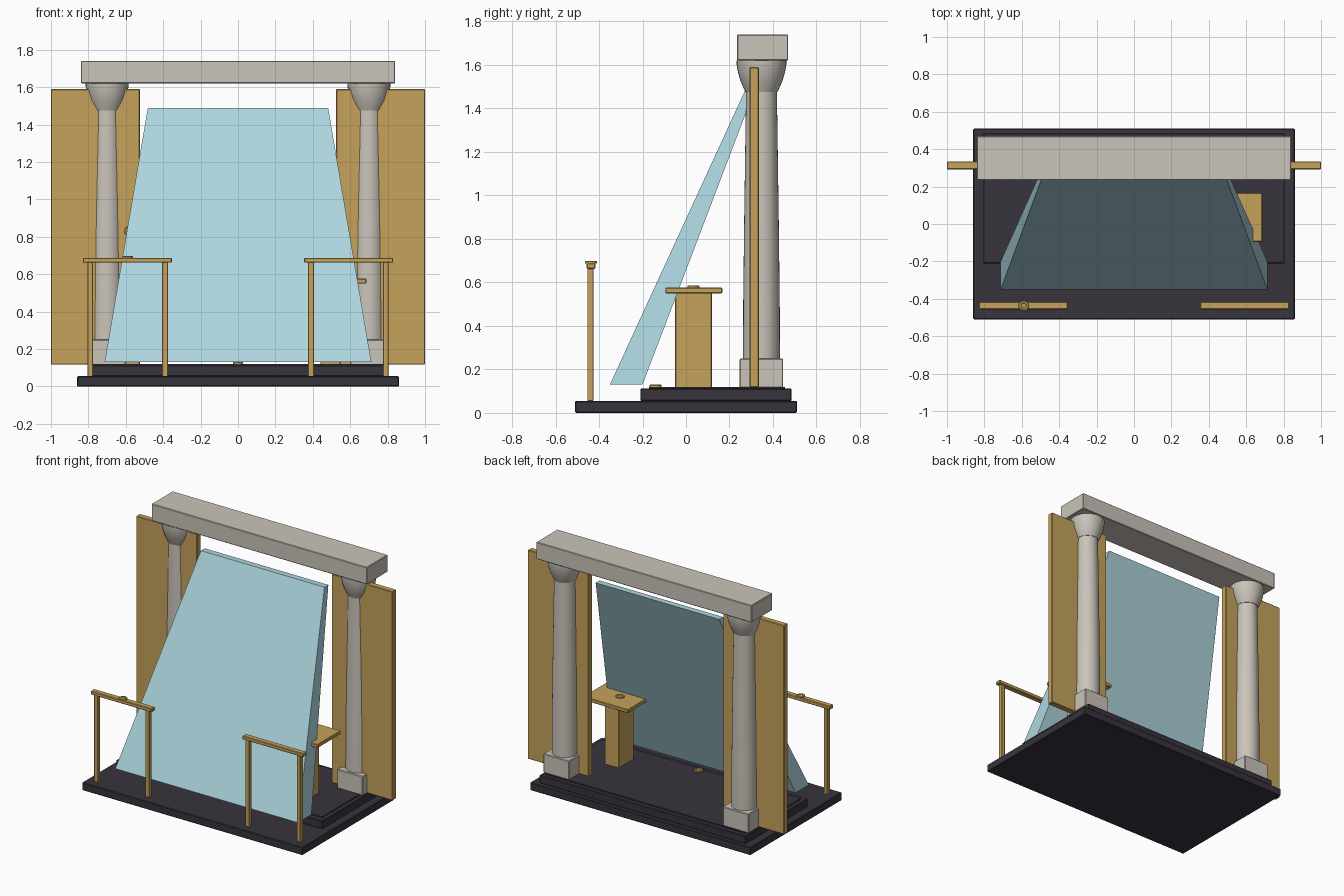
import bpy, bmesh, math

cube = bpy.data.objects.get("Cube")
if cube:
    bpy.data.objects.remove(cube, do_unlink=True)


def material(name, color):
    m = bpy.data.materials.new(name)
    m.use_nodes = True
    m.diffuse_color = (*color, 1)
    m.node_tree.nodes["Principled BSDF"].inputs["Base Color"].default_value = (*color, 1)
    return m


gold = material("gold", (0.56, 0.365, 0.105))
stone = material("pale stone", (0.59, 0.55, 0.49))
glass = material("pale blue", (0.42, 0.665, 0.74))
dark = material("charcoal", (0.038, 0.034, 0.046))


def add_object(name, bm, mat):
    bmesh.ops.recalc_face_normals(bm, faces=bm.faces)
    mesh = bpy.data.meshes.new(name)
    bm.to_mesh(mesh)
    bm.free()
    mesh.materials.append(mat)
    ob = bpy.data.objects.new(name, mesh)
    bpy.context.collection.objects.link(ob)
    return ob


def box(name, x, y, z, mat, bevel=0.004):
    """Box from (min, max) pairs, with a slightly eased edge."""
    bm = bmesh.new()
    bmesh.ops.create_cube(bm, size=1)
    for v in bm.verts:
        v.co = [lo + (c + 0.5) * (hi - lo) for c, (lo, hi) in zip(v.co, (x, y, z))]
    ob = add_object(name, bm, mat)
    if bevel:
        mod = ob.modifiers.new("eased edges", "BEVEL")
        mod.width = bevel
        mod.segments = 1
    return ob


def lathe(name, profile, location, mat, sides=32):
    """Turn a (radius, height) profile around its own vertical axis."""
    bm = bmesh.new()
    rings = []
    for r, h in profile:
        rings.append([bm.verts.new((r * math.cos(2 * math.pi * i / sides),
                                    r * math.sin(2 * math.pi * i / sides), h))
                      for i in range(sides)])
    for a, b in zip(rings, rings[1:]):
        for i in range(sides):
            j = (i + 1) % sides
            bm.faces.new((a[i], a[j], b[j], b[i]))
    bm.faces.new(rings[0])
    bm.faces.new(rings[-1])
    ob = add_object(name, bm, mat)
    ob.location = location
    bpy.ops.object.select_all(action="DESELECT")
    ob.select_set(True)
    bpy.context.view_layer.objects.active = ob
    bpy.ops.object.shade_smooth_by_angle(angle=math.radians(35))
    return ob


def span(center, half):
    return (center - half, center + half)


# Stepped platform
box("platform_base", span(0, 0.86), span(0, 0.51), (0, 0.055), dark)
box("platform_step", span(0, 0.805), (-0.21, 0.485), (0.055, 0.112), dark)
box("platform_floor", span(0, 0.775), (-0.17, 0.455), (0.112, 0.12), dark, 0)

# Columns, side panels and railings, one set per side
shaft = [(0.085, 0.25), (0.084, 0.5), (0.08, 0.85), (0.075, 1.2), (0.071, 1.48)]
capital = [(0.074, 1.475), (0.083, 1.495), (0.098, 1.53),
           (0.108, 1.565), (0.114, 1.6), (0.115, 1.62)]
for side, s in (("right", -1), ("left", 1)):
    cx = 0.7 * s
    box(side + "_plinth", span(cx, 0.1), span(0.347, 0.1), (0.115, 0.25), stone)
    lathe(side + "_column_shaft", shaft, (cx, 0.347, 0), stone)
    lathe(side + "_column_capital", capital, (cx, 0.347, 0), stone)
    box(side + "_panel", span(0.7625 * s, 0.2375), (0.292, 0.335), (0.117, 1.59), gold)
    box(side + "_handrail", span(0.592 * s, 0.238), span(-0.437, 0.02), (0.662, 0.688), gold)
    for end, px in (("inner", 0.39), ("outer", 0.79)):
        box(f"{side}_{end}_rail_post", span(px * s, 0.015), span(-0.44, 0.014),
            (0.055, 0.665), gold, 0.002)

# Lintel
box("lintel", span(0, 0.84), (0.235, 0.47), (1.62, 1.74), stone)

# Leaning tapered slab: bottom and top rings of (half width, front y, back y, z)
bm = bmesh.new()
rings = []
for w, front, back, z in ((0.713, -0.35, -0.2, 0.13), (0.482, 0.275, 0.318, 1.49)):
    rings.append([bm.verts.new(p) for p in
                  ((-w, front, z), (w, front, z), (w, back, z), (-w, back, z))])
bm.faces.new(rings[0])
bm.faces.new(rings[1])
for i in range(4):
    j = (i + 1) % 4
    bm.faces.new((rings[0][i], rings[0][j], rings[1][j], rings[1][i]))
add_object("leaning_slab", bm, glass)

# Desk behind the slab
box("desk_pedestal", (0.44, 0.55), (-0.05, 0.12), (0.115, 0.552), gold)
box("desk_top", (0.335, 0.687), (-0.095, 0.167), (0.55, 0.576), gold)

# Small round buttons with a recessed centre
button = [(0.028, 0), (0.028, 0.007), (0.024, 0.01), (0.015, 0.01), (0.013, 0.006)]
lathe("desk_button", button, (0.49, 0.035, 0.576), gold, 20)
lathe("floor_button", button, (0, -0.14, 0.12), gold, 20)
lathe("rail_button", button, (-0.59, -0.437, 0.688), gold, 20)
wall_button = lathe("panel_button", button, (-0.58, 0.292, 0.83), gold, 20)
wall_button.rotation_euler.x = math.pi / 2
